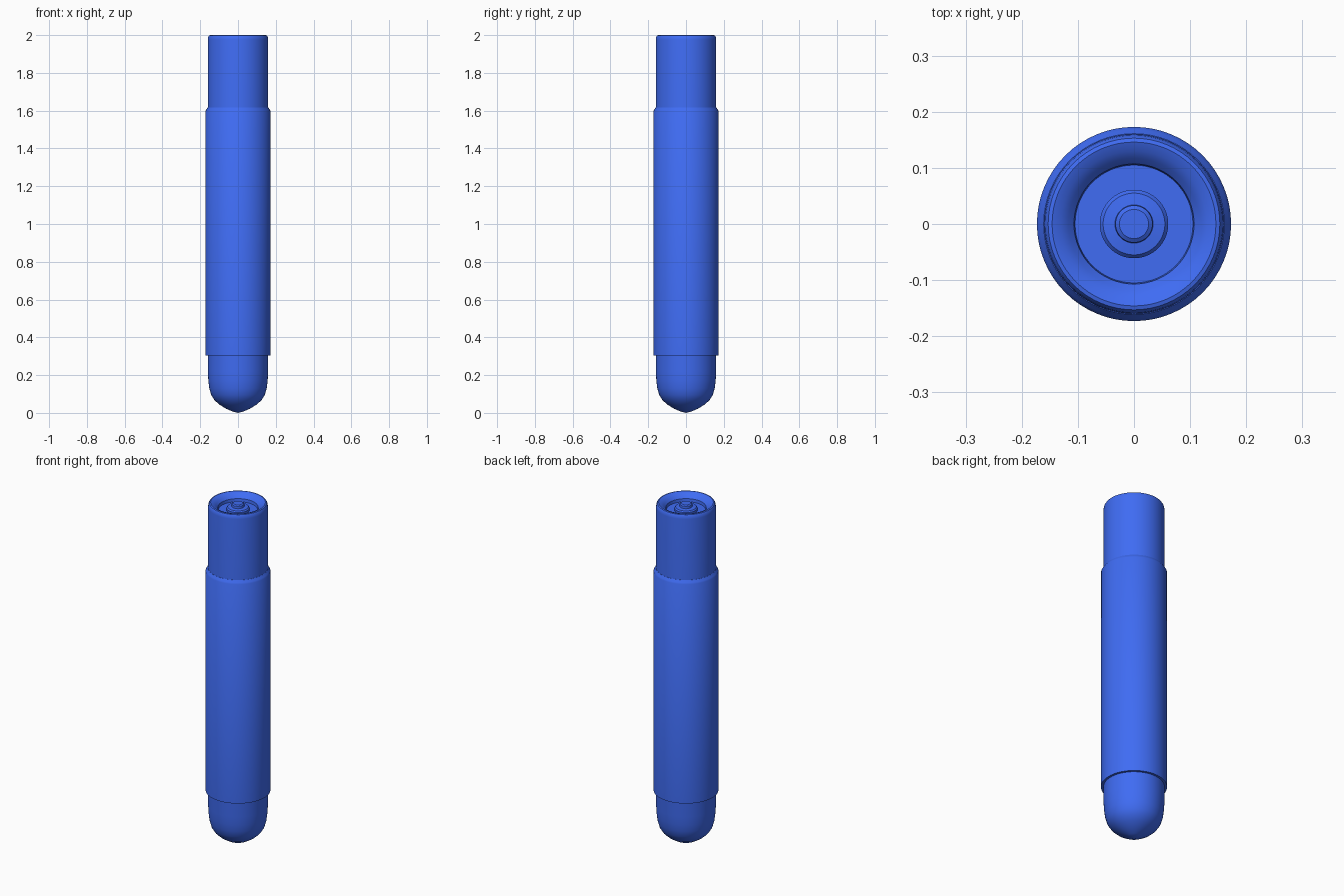
import bpy, bmesh, math

if "Cube" in bpy.data.objects:
    bpy.data.objects.remove(bpy.data.objects["Cube"])

SEGMENTS = 64
blue = bpy.data.materials.new("blue_plastic")
blue.diffuse_color = (0.05, 0.15, 0.9, 1)
blue.use_nodes = True
blue.node_tree.nodes["Principled BSDF"].inputs["Base Color"].default_value = blue.diffuse_color


def lathe(name, profile, closed=False):
    """Spin a list of (radius, z) points around the z axis."""
    bm = bmesh.new()
    verts = [bm.verts.new((r, 0, z)) for r, z in profile]
    pairs = list(zip(verts, verts[1:]))
    if closed:
        pairs.append((verts[-1], verts[0]))
    edges = [bm.edges.new(p) for p in pairs]
    bmesh.ops.spin(bm, geom=verts + edges, cent=(0, 0, 0), axis=(0, 0, 1),
                   angle=math.tau, steps=SEGMENTS, use_duplicate=False)
    bmesh.ops.remove_doubles(bm, verts=bm.verts, dist=1e-5)
    bmesh.ops.recalc_face_normals(bm, faces=bm.faces)
    mesh = bpy.data.meshes.new(name)
    bm.to_mesh(mesh)
    bm.free()
    obj = bpy.data.objects.new(name, mesh)
    bpy.context.collection.objects.link(obj)
    mesh.materials.append(blue)
    bpy.ops.object.select_all(action='DESELECT')
    obj.select_set(True)
    bpy.context.view_layer.objects.active = obj
    bpy.ops.object.shade_smooth_by_angle(angle=math.radians(35))
    return obj


# Inner barrel: blunt rounded tip, straight wall, rolled rim and recessed end
lathe("barrel", [
    (0, 0), (0.03, 0.008), (0.065, 0.023), (0.1, 0.045), (0.125, 0.068),
    (0.142, 0.095), (0.152, 0.13), (0.157, 0.17), (0.16, 0.22),
    (0.16, 1.975), (0.158, 1.99), (0.153, 1.998), (0.146, 2.0),
    (0.13, 1.994), (0.117, 1.983), (0.107, 1.972),
    (0.105, 1.955), (0, 1.955)])

# Outer grip sleeve with a chamfered upper lip
lathe("grip_sleeve", [
    (0.15, 0.305), (0.173, 0.305), (0.173, 1.597),
    (0.168, 1.605), (0.161, 1.617), (0.15, 1.617)], closed=True)

# Stepped end button inside the recess
lathe("end_button", [
    (0, 1.945), (0.061, 1.945), (0.061, 1.968), (0.055, 1.975),
    (0.034, 1.978), (0.033, 1.992), (0.026, 1.997), (0, 1.997)])
